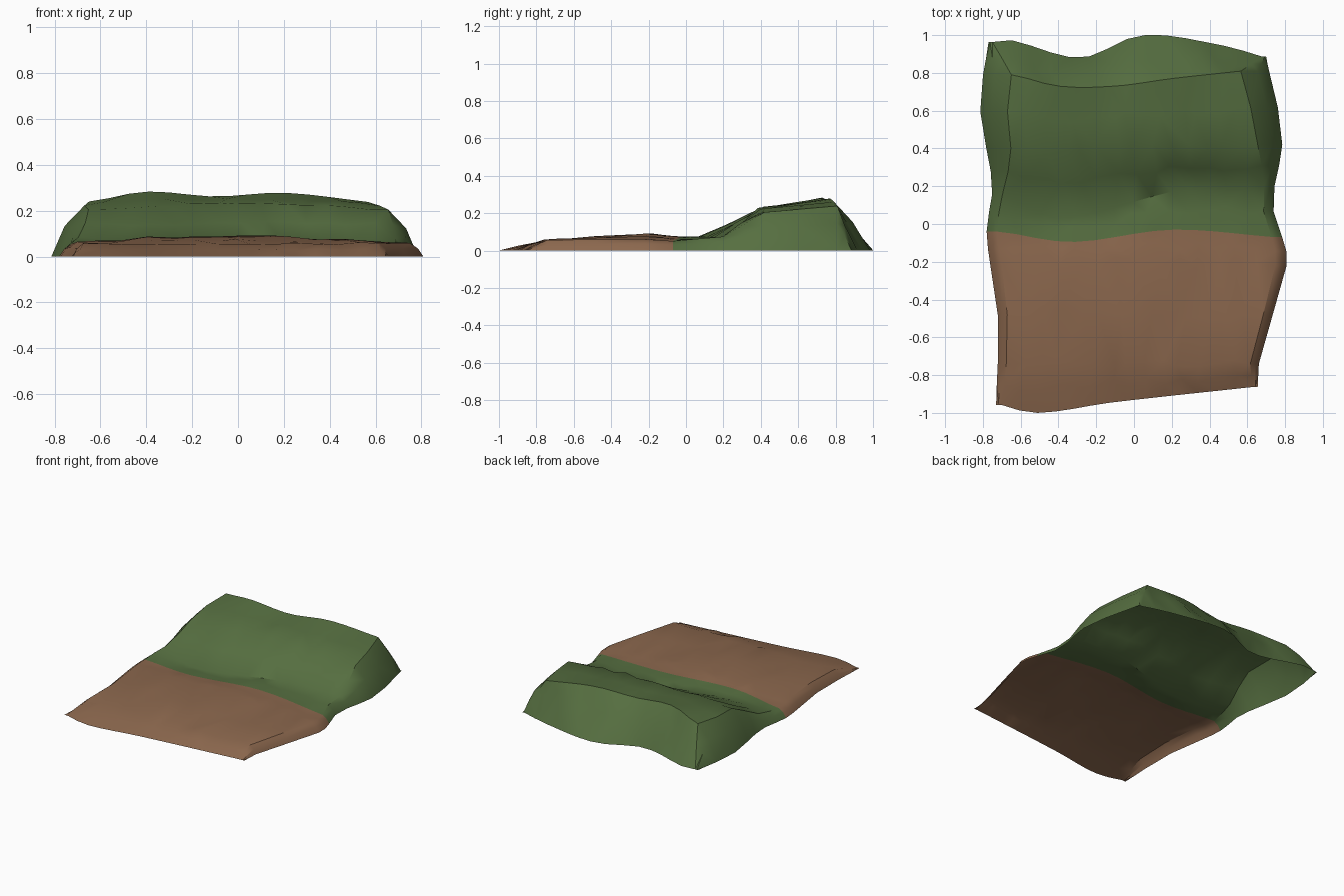
import bpy, bmesh, random
from mathutils import Vector

if "Cube" in bpy.data.objects:
    bpy.data.objects.remove(bpy.data.objects["Cube"])
random.seed(4)
COLS, STEPS = 14, 2

def curve(pts, t):
    """Smooth curve through pts = [(t, a, b..)]; returns the remaining values at t."""
    if t <= pts[0][0]:
        return list(pts[0][1:])
    if t >= pts[-1][0]:
        return list(pts[-1][1:])
    i = next(k for k in range(len(pts) - 1) if t <= pts[k + 1][0])
    p, q = pts[i], pts[i + 1]
    o, r = pts[max(i - 1, 0)], pts[min(i + 2, len(pts) - 1)]
    h = q[0] - p[0]
    f = (t - p[0]) / h
    out = []
    for k in range(1, len(p)):
        m0 = (q[k] - o[k]) / (q[0] - o[0]) * h
        m1 = (r[k] - p[k]) / (r[0] - p[0]) * h
        out.append((2*f**3 - 3*f*f + 1) * p[k] + (f**3 - 2*f*f + f) * m0
                   + (3*f*f - 2*f**3) * q[k] + (f**3 - f*f) * m1)
    return out

# Ground outline of the two long sides: (y, x)
left = [(-.95, -.73), (-.5, -.72), (-.05, -.78), (.2, -.75), (.62, -.815), (.96, -.77)]
right = [(-.86, .655), (-.68, .67), (-.2, .81), (.1, .735), (.45, .785), (.88, .70)]

# Cross contours (x, y, z), front to back
front_edge = [(-.73, -.95, 0), (-.52, -1, 0), (-.12, -.945, 0), (.655, -.86, 0)]
front_rim = [(-.7, -.74, .057)]
hump = [(-.7, -.22, .065), (-.1, -.2, .092), (.7, -.22, .06)]
border = [(-.7, -.04, .055), (-.33, -.095, .07), (.2, -.03, .075), (.75, -.07, .05)]
foot = [(-.7, .16, .085), (-.4, .03, .06), (.25, .18, .07), (.7, .2, .075)]
shoulder = [(-.65, .4, .205), (0, .4, .23), (.65, .42, .205)]
crest = [(-.63, .79, .24), (-.4, .73, .283), (-.1, .73, .262), (.2, .77, .278), (.57, .81, .238)]
back_edge = [(-.77, .96, 0), (-.66, .975, 0), (-.28, .88, 0), (.04, 1, 0), (.47, .945, 0), (.7, .88, 0)]
contours = [front_edge, front_rim, hump, border, foot, shoulder, crest, back_edge]
insets = [.03, .045, .06, .055, .055, .13, .15, .02]     # width of the side skirts

def contour_row(points, inset):
    """Ground edge, skirt middle, top surface, skirt middle, ground edge."""
    yl, yr = points[0][1], points[-1][1]
    xl, xr = curve(left, yl)[0], curve(right, yr)[0]
    a, b = xl + inset, xr - inset
    xs = [a + (b - a) * i / COLS for i in range(COLS + 1)]
    top = [Vector([x] + curve(points, x)) for x in xs]

    def skirt(x, rim):
        edge = Vector((x, rim.y, 0))
        mid = edge.lerp(rim, .4)
        mid.z = rim.z * .6
        return edge, mid
    (le, lm), (re, rm) = skirt(xl, top[0]), skirt(xr, top[-1])
    return [le, lm] + top + [rm, re]

# Loft the contours into rows
keys = [contour_row(c, w) for c, w in zip(contours, insets)]
rows, tags = [], []
for k in range(len(keys) - 1):
    for s in range(STEPS):
        f = s / STEPS
        row = [p.lerp(q, f) for p, q in zip(keys[k], keys[k + 1])]
        # Long sides follow the outline
        shift_l = curve(left, row[0].y)[0] - row[0].x
        shift_r = curve(right, row[-1].y)[0] - row[-1].x
        for j, p in enumerate(row):
            t = j / (len(row) - 1)
            p.x += shift_l * (1 - t) + shift_r * t
            if 2 < j < len(row) - 3 and (s or k in (1, 2, 5)):   # lumpy ground
                p += Vector((random.uniform(-.025, .025), random.uniform(-.025, .025),
                             random.uniform(-.006, .006)))
            if s and k == 6:                     # bulge of the back bank
                p.z *= 1.15
        rows.append(row)
        tags.append(0 if k < 3 else 1)
rows.append(keys[-1])

# Terrain shell, open underneath
bm = bmesh.new()
grid = [[bm.verts.new(p) for p in row] for row in rows]
for i in range(len(grid) - 1):
    for j in range(len(grid[0]) - 1):
        face = bm.faces.new((grid[i][j], grid[i][j + 1], grid[i + 1][j + 1], grid[i + 1][j]))
        face.material_index = tags[i]
bmesh.ops.triangulate(bm, faces=bm.faces[:])
mesh = bpy.data.meshes.new("terrain_bank")
bm.to_mesh(mesh)
bm.free()
terrain = bpy.data.objects.new("terrain_bank", mesh)
bpy.context.collection.objects.link(terrain)

# Brown soil in front, green grass behind
for name, col in (("soil", (.26, .137, .075, 1)), ("grass", (.093, .158, .052, 1))):
    mat = bpy.data.materials.new(name)
    mat.diffuse_color = col
    mat.use_nodes = True
    mat.node_tree.nodes["Principled BSDF"].inputs["Base Color"].default_value = mat.diffuse_color
    mesh.materials.append(mat)

bpy.context.view_layer.objects.active = terrain
terrain.select_set(True)
bpy.ops.object.shade_smooth_by_angle(angle=0.6)
